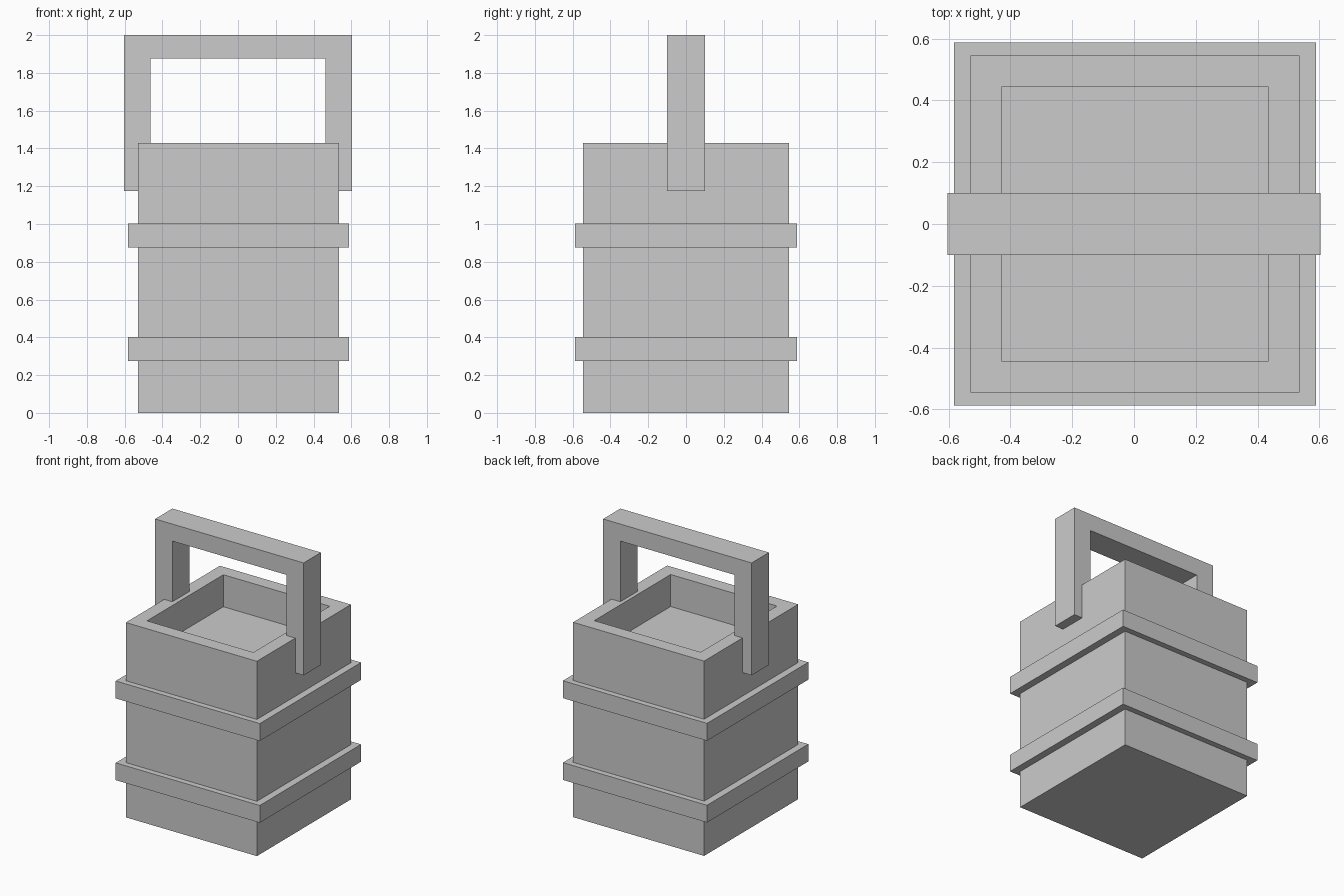
import bpy, bmesh

if "Cube" in bpy.data.objects:
    bpy.data.objects.remove(bpy.data.objects["Cube"])

CX = 0.003  # tiny sideways offset of the bucket


def make_object(name, bm):
    bmesh.ops.recalc_face_normals(bm, faces=bm.faces)
    mesh = bpy.data.meshes.new(name)
    bm.to_mesh(mesh)
    bm.free()
    obj = bpy.data.objects.new(name, mesh)
    bpy.context.collection.objects.link(obj)
    return obj


def rect_loop(bm, hx, hy, z):
    return [bm.verts.new((CX + sx * hx, sy * hy, z))
            for sx, sy in ((-1, -1), (1, -1), (1, 1), (-1, 1))]


def skin(bm, loops, closed=False):
    pairs = list(zip(loops, loops[1:]))
    if closed:
        pairs.append((loops[-1], loops[0]))
    for a, b in pairs:
        for i in range(4):
            j = (i + 1) % 4
            bm.faces.new((a[i], a[j], b[j], b[i]))


# Bucket body: outer wall, flat rim, shallow recess
bm = bmesh.new()
loops = [rect_loop(bm, *s) for s in ((0.532, 0.545, 0), (0.532, 0.545, 1.43),
                                     (0.432, 0.443, 1.43), (0.432, 0.443, 1.195))]
skin(bm, loops)
bm.faces.new(loops[0])
bm.faces.new(loops[-1])
make_object("bucket_body", bm)

# Hoops: square rings hugging the body
for name, z0, z1 in (("lower_hoop", 0.275, 0.402), ("upper_hoop", 0.875, 1.003)):
    bm = bmesh.new()
    skin(bm, [rect_loop(bm, *s) for s in ((0.585, 0.587, z0), (0.585, 0.587, z1),
                                          (0.53, 0.543, z1), (0.53, 0.543, z0))], closed=True)
    make_object(name, bm)

# Handle: U-shaped profile extruded front to back
bm = bmesh.new()
half = [(0.603, 1.175), (0.603, 2.0)]
inner = [(0.463, 1.875), (0.463, 1.175)]
outline = half + [(-x, z) for x, z in half[::-1]] + \
    [(-x, z) for x, z in inner[::-1]] + inner
face = bm.faces.new([bm.verts.new((x, -0.1, z)) for x, z in outline])
ext = bmesh.ops.extrude_face_region(bm, geom=[face], use_keep_orig=True)
bmesh.ops.translate(bm, vec=(0, 0.2, 0),
                    verts=[v for v in ext["geom"] if isinstance(v, bmesh.types.BMVert)])
make_object("handle", bm)
